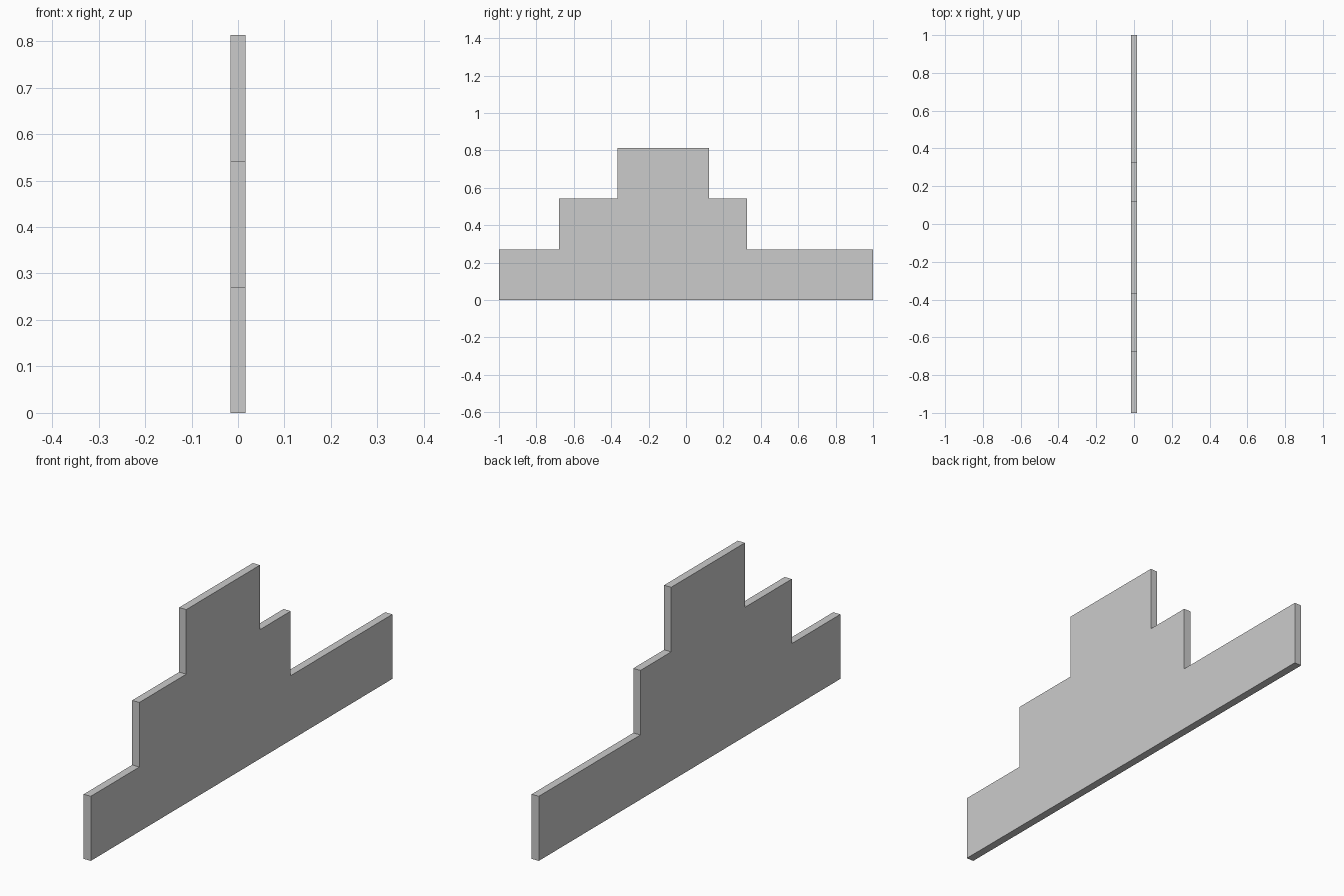
import bpy
import bmesh

if "Cube" in bpy.data.objects:
    bpy.data.objects.remove(bpy.data.objects["Cube"])

THICKNESS = 0.033
STEP = 0.271

# Each tier of the stepped panel: (y start, y end), bottom to top
TIERS = [(-1.0, 1.0), (-0.678, 0.326), (-0.367, 0.122)]


def stepped_outline(tiers, step):
    """Side outline in (y, z): up the right-hand steps, down the left-hand ones."""
    right, left = [], []
    for i, (y0, y1) in enumerate(tiers):
        right += [(y1, i * step), (y1, (i + 1) * step)]
        left += [(y0, i * step), (y0, (i + 1) * step)]
    return right + left[::-1]


def extruded_panel(name, outline, thickness):
    bm = bmesh.new()
    face = bm.faces.new([bm.verts.new((-thickness / 2, y, z)) for y, z in outline])
    ext = bmesh.ops.extrude_face_region(bm, geom=[face], use_keep_orig=True)
    verts = [g for g in ext["geom"] if isinstance(g, bmesh.types.BMVert)]
    bmesh.ops.translate(bm, verts=verts, vec=(thickness, 0, 0))
    bmesh.ops.recalc_face_normals(bm, faces=bm.faces)
    mesh = bpy.data.meshes.new(name)
    bm.to_mesh(mesh)
    bm.free()
    obj = bpy.data.objects.new(name, mesh)
    bpy.context.collection.objects.link(obj)
    return obj


# Thin upright panel with stepped top
extruded_panel("stepped_panel", stepped_outline(TIERS, STEP), THICKNESS)
